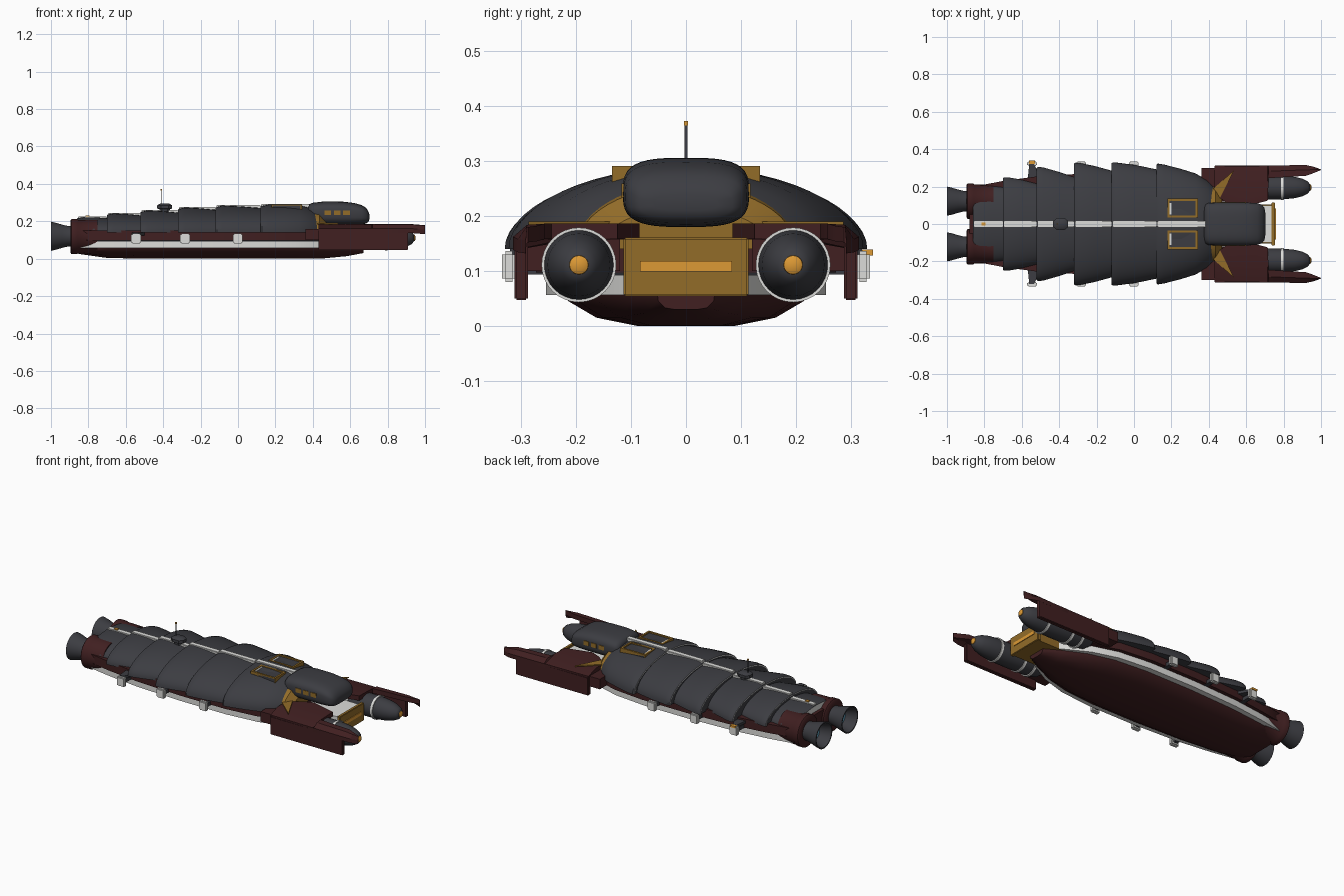
import bpy, bmesh, math
from mathutils import Vector

if "Cube" in bpy.data.objects:
    bpy.data.objects.remove(bpy.data.objects["Cube"])


def material(name, r, g, b):
    m = bpy.data.materials.new(name)
    m.diffuse_color = (r, g, b, 1)
    m.use_nodes = True
    m.node_tree.nodes["Principled BSDF"].inputs["Base Color"].default_value = m.diffuse_color
    return m


GREY = material("charcoal armor", .045, .046, .054)
MAROON = material("dark maroon", .052, .014, .015)
WHITE = material("off white", .72, .72, .70)
GOLD = material("dull gold", .29, .15, .022)
ORANGE = material("orange light", .72, .32, .035)
CYAN = material("engine glow", .13, .40, .58)
BLACK = material("dark glass", .02, .021, .026)


def finish(name, bm, mats, angle=35):
    bmesh.ops.recalc_face_normals(bm, faces=bm.faces)
    me = bpy.data.meshes.new(name)
    bm.to_mesh(me)
    bm.free()
    for m in mats:
        me.materials.append(m)
    me.shade_smooth()
    me.set_sharp_from_angle(angle=math.radians(angle))
    ob = bpy.data.objects.new(name, me)
    bpy.context.collection.objects.link(ob)
    return ob


def loft(name, rings, mats, strip_mat=None, cap_mat=0, angle=35):
    """Skin closed rings of points; strip_mat gives a slot per strip."""
    bm = bmesh.new()
    vs = [[bm.verts.new(p) for p in r] for r in rings]
    n = len(rings[0])
    for i in range(len(vs) - 1):
        for j in range(n):
            k = (j + 1) % n
            f = bm.faces.new((vs[i][j], vs[i][k], vs[i + 1][k], vs[i + 1][j]))
            f.material_index = strip_mat[i] if strip_mat else 0
    bm.faces.new(vs[0]).material_index = cap_mat
    bm.faces.new(vs[-1])
    return finish(name, bm, mats, angle)


def box(name, x, y, z, mat, bevel=0):
    """Box from (min, max) pairs."""
    bm = bmesh.new()
    bmesh.ops.create_cube(bm, size=1)
    for v in bm.verts:
        v.co = Vector([(a + b) / 2 + c * abs(b - a) for (a, b), c in zip((x, y, z), v.co)])
    if bevel:
        bmesh.ops.bevel(bm, geom=bm.edges[:], offset=bevel, segments=2, affect='EDGES')
    return finish(name, bm, [mat])


def lathe(name, prof, y, z, mats, strips=None, n=32):
    """Turn (x, radius) points about a line parallel to x."""
    rings = [[(x, y + r * math.cos(t * math.tau / n), z + r * math.sin(t * math.tau / n))
              for t in range(n)] for x, r in prof]
    return loft(name, rings, mats, strips, angle=40)


def arch(x, w, h, z0=.14, n=28):
    return [(x, w * math.cos(math.pi * i / n), z0 + h * math.sin(math.pi * i / n)) for i in range(n + 1)]


def rounded(x, w, zlo, zhi, e=.62, n=40):
    """Superellipse ring across x."""
    pts = []
    for i in range(n):
        c, s = math.cos(i * math.tau / n), math.sin(i * math.tau / n)
        pts.append((x, w * math.copysign(abs(c) ** e, c),
                    (zlo + zhi) / 2 + (zhi - zlo) / 2 * math.copysign(abs(s) ** e, s)))
    return pts


# Lower hull: maroon belly, white belt, maroon upper band
PLAN = [(-.87, .165), (-.84, .19), (-.7, .215), (-.5, .24), (-.2, .255), (.1, .255),
        (.3, .235), (.45, .19), (.58, .12), (.67, .06)]


def belly(x, w):
    lift = .03 * max(0, (abs(x + .1) - .5) / .27) ** 2
    half = [(w * .88, .062), (w * .84, .045), (w * .64, .015 + lift * .6), (w * .35, min(.04, lift))]
    return [(x, y, z) for y, z in half] + [(x, -y, z) for y, z in half[::-1]]


def slab(x, w, z0, z1):
    return [(x, -w, z0), (x, w, z0), (x, w, z1), (x, -w, z1)]


loft("belly_hull", [belly(x, w) for x, w in PLAN], [MAROON])
loft("white_belt", [slab(x, w, .056, .093) for x, w in PLAN], [WHITE])
loft("upper_hull_band", [slab(x, w * 1.07, .097, .15) for x, w in PLAN[:8]], [MAROON])
loft("belt_groove", [slab(x, w * .97, .09, .1) for x, w in PLAN[:8]], [BLACK])

# Overlapping armor plates: rear x, front x, rear/front half width, rear/front top
PLATES = [(-.86, -.68, .205, .195, .222, .215), (-.70, -.50, .25, .212, .242, .23),
          (-.52, -.30, .305, .245, .258, .245), (-.32, -.10, .328, .28, .274, .26),
          (-.12, .14, .33, .288, .284, .27)]
for i, (a, b, w0, w1, t0, t1) in enumerate(PLATES):
    h0, h1 = t0 - .14, t1 - .14
    loft(f"armor_plate_{i + 1}",
         [arch(a, w0 * .965, h0 * .88), arch(a, w0 * .985, h0 * .92), arch(a + .008, w0, h0 * .95),
          arch(a + .035, w0 * .992, h0), arch((a + b) / 2, (w0 + w1) / 2 + .006, (h0 + h1) / 2 + .003),
          arch(b, w1, h1)], [GREY, WHITE], [1, 0, 0, 0, 0], cap_mat=1 if i == 0 else 0)
    box(f"spine_strip_{i + 1}", (a + .004, b - .02), (-.016, .016), (t1 - .02, t0 + .003), WHITE, .003)
loft("armor_plate_6",
     [arch(.12, .312, .132), arch(.12, .318, .138), arch(.128, .323, .142), arch(.16, .318, .149),
      arch(.25, .295, .150), arch(.33, .27, .145), arch(.39, .235, .130), arch(.43, .195, .105)],
     [GREY, WHITE], [1, 0, 0, 0, 0, 0, 0])
box("spine_strip_6", (.124, .385), (-.016, .016), (.26, .293), WHITE, .003)

# Gold collar behind the cabin
loft("gold_collar", [arch(.40, .205, .122), arch(.435, .20, .115), arch(.47, .155, .075)], [GOLD])

# Cabin with side windows
loft("cabin", [rounded(x, w, a, b) for x, w, a, b in
               [(.375, .085, .20, .275), (.382, .105, .19, .292), (.40, .113, .185, .299),
                (.46, .115, .18, .306), (.56, .115, .18, .305), (.62, .114, .181, .298),
                (.66, .111, .184, .287), (.685, .103, .188, .272), (.698, .085, .198, .25),
                (.702, .06, .21, .238)]], [GREY], angle=60)
for s in (1, -1):
    for i in range(3):
        x = .462 + i * .05
        box("cabin_window", (x, x + .036), (s * .110, s * .1175), (.234, .259), GOLD)

# Nose block
box("nose_block", (.50, .735), (-.10, .10), (.065, .15), WHITE)
box("nose_block_underside", (.55, .74), (-.105, .105), (.056, .12), GOLD)
box("nose_plate", (.735, .755), (-.114, .114), (.054, .161), GOLD, .003)
box("nose_light", (.754, .759), (-.084, .084), (.099, .118), ORANGE)

for s in (1, -1):
    side = "left" if s > 0 else "right"

    # Forward wing: stations of x, inner y, outer y, drop
    def wing(x, yi, yo, d):
        m = yi + (yo - yi) * .55
        return [(x, s * y, z - d) for y, z in
                [(yi, .158), (yi, .186), (m, .184), (yo, .162), (yo, .138), (m, .156)]]
    loft(f"{side}_wing", [wing(*q) for q in
                          [(.43, .16, .308, 0), (.5, .11, .309, 0), (.56, .085, .31, 0), (.715, .125, .312, 0),
                           (.72, .245, .313, 0), (.92, .258, .315, 0), (.96, .272, .306, .004),
                           (1.0, .288, .292, .006)]], [MAROON], angle=20)
    box(f"{side}_wing_shoulder", (.36, .50), (s * .12, s * .30), (.10, .16), MAROON)
    box(f"{side}_wing_fin", (.43, .91), (s * .288, s * .312), (.047, .155), MAROON, .003)
    bm = bmesh.new()
    tri = [(.425, .19), (.535, .287), (.455, .13)]
    lo = [bm.verts.new((x, s * y, .183)) for x, y in tri]
    hi = [bm.verts.new((x, s * y, .190)) for x, y in tri]
    bm.faces.new(lo)
    bm.faces.new(hi)
    for j in range(3):
        bm.faces.new((lo[j], lo[j - 1], hi[j - 1], hi[j]))
    finish(f"{side}_gold_gusset", bm, [GOLD])

    # Forward pods
    lathe(f"{side}_pod", [(.47, .03), (.50, .052), (.56, .062), (.72, .064), (.80, .063), (.86, .057),
                          (.90, .047), (.93, .032), (.94, .018)], s * .195, .111, [GREY])
    lathe(f"{side}_pod_light", [(.935, .018), (.944, .017), (.948, .010)], s * .195, .111, [ORANGE], n=20)
    for x in (.55, .62, .785):
        lathe(f"{side}_pod_ring", [(x, .063), (x, .068), (x + .014, .068), (x + .014, .063)],
              s * .195, .111, [WHITE])

    # Engines
    lathe(f"{side}_engine_housing", [(-.75, .088), (-.855, .09), (-.86, .094), (-.89, .094), (-.896, .086),
                                     (-.896, .05)], s * .122, .118, [MAROON])
    lathe(f"{side}_nozzle", [(-.88, .055), (-.91, .055), (-.94, .062), (-.97, .071), (-1.0, .078),
                             (-1.0, .071), (-.96, .06), (-.925, .048)], s * .122, .12, [GREY])
    lathe(f"{side}_engine_glow", [(-.92, .05), (-.935, .052)], s * .122, .12, [CYAN])

    # Roof hatches: frame bars, glass and sill
    ya, yb = s * .035, s * .135
    box(f"{side}_hatch_glass", (.185, .335), (ya, yb), (.255, .284), GREY)
    for x in (.178, .330):
        box(f"{side}_hatch_bar", (x, x + .011), (ya, yb), (.25, .291), GOLD)
    for y in (.035, .124):
        box(f"{side}_hatch_rail", (.178, .341), (s * y, s * (y + .011)), (.25, .291), GOLD)
    box(f"{side}_hatch_sill", (.190, .2), (s * .05, s * .112), (.27, .288), WHITE)

    # Side thrusters on struts
    for x in (-.545, -.283, -.002):
        box(f"{side}_thruster", (x - .026, x + .026), (s * .31, s * .335), (.08, .136), WHITE, .006)
        box(f"{side}_thruster_strut", (x - .012, x + .012), (s * .2, s * .315), (.094, .116), GREY)
    loft(f"{side}_thruster_brace", [[(x, s * y, z) for x, z in ((x0, .125), (x1, .125), (x1, .14), (x0, .14))]
                                    for y, x0, x1 in ((.22, -.57, -.48), (.32, -.56, -.535))], [GREY])

# Rear bulkhead between the engines
box("rear_bulkhead", (-.872, -.84), (-.15, .15), (.06, .17), WHITE)
box("rear_bulkhead_panel", (-.88, -.86), (-.05, .05), (.10, .18), MAROON)

# Small lights, roof turret and antenna
box("thruster_light", (-.562, -.528), (.32, .34), (.128, .139), ORANGE)
box("tail_light", (-.815, -.795), (-.008, .008), (.215, .231), ORANGE)
loft("roof_turret", [[(-.392 + sx * r, sy * r * .8, z) for sx, sy in
                      ((1, .5), (.5, 1), (-.5, 1), (-1, .5), (-1, -.5), (-.5, -1), (.5, -1), (1, -.5))]
                     for z, r in ((.24, .026), (.265, .028), (.268, .04), (.285, .04), (.294, .026))], [GREY])
box("antenna", (-.413, -.408), (-.0025, .0025), (.28, .367), GREY)
box("antenna_tip", (-.4145, -.4065), (-.004, .004), (.365, .373), ORANGE)
